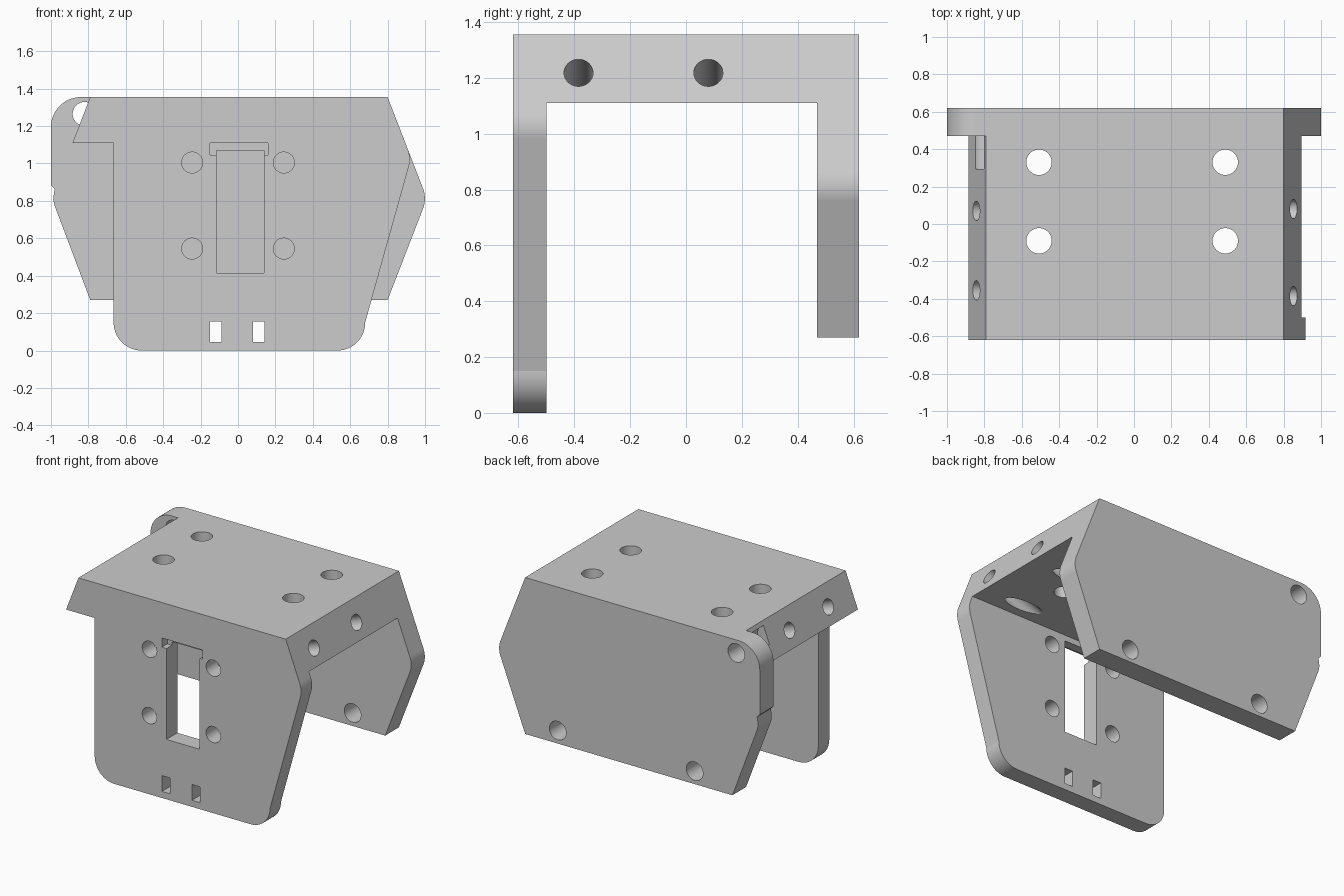
import bpy, bmesh
from math import radians, tan
from mathutils import Vector

cube = bpy.data.objects.get("Cube")
if cube:
    bpy.data.objects.remove(cube, do_unlink=True)

grey = bpy.data.materials.new("plain_grey")
grey.use_nodes = True
colour = (0.604, 0.604, 0.604, 1)
grey.diffuse_color = colour
grey.node_tree.nodes["Principled BSDF"].inputs["Base Color"].default_value = colour

SLOPE = 0.387            # sideways run of the slanted sides per unit of height
TOP, UNDER = 1.355, 1.11
FRONT, FRONT_IN, BACK_IN, BACK = -0.62, -0.50, 0.47, 0.62
RUN = SLOPE * (TOP - UNDER)


def make(name, bm):
    bmesh.ops.recalc_face_normals(bm, faces=bm.faces)
    mesh = bpy.data.meshes.new(name)
    bm.to_mesh(mesh)
    bm.free()
    mesh.materials.append(grey)
    obj = bpy.data.objects.new(name, mesh)
    bpy.context.collection.objects.link(obj)
    return obj


def rounded(profile, steps=14):
    """Expand (x, z, radius) corners into arcs."""
    out = []
    for i, corner in enumerate(profile):
        p = Vector(corner[:2])
        if len(corner) < 3:
            out.append(p)
            continue
        radius = corner[2]
        a = (Vector(profile[i - 1][:2]) - p).normalized()
        b = (Vector(profile[(i + 1) % len(profile)][:2]) - p).normalized()
        reach = radius / tan(a.angle(b) / 2)
        centre = p + (a + b).normalized() * (reach ** 2 + radius ** 2) ** 0.5
        u = (p + a * reach - centre).normalized()
        v = (p + b * reach - centre).normalized()
        for k in range(steps + 1):
            out.append(centre + u.slerp(v, k / steps).normalized() * radius)
    return [q for i, q in enumerate(out) if (q - out[i - 1]).length > 1e-4]


def extrude(name, profile, y0, y1):
    bm = bmesh.new()
    face = bm.faces.new([bm.verts.new((p.x, y0, p.y)) for p in rounded(profile)])
    grown = bmesh.ops.extrude_face_region(bm, geom=[face])
    verts = [g for g in grown["geom"] if isinstance(g, bmesh.types.BMVert)]
    bmesh.ops.translate(bm, verts=verts, vec=(0, y1 - y0, 0))
    return make(name, bm)


def combine(target, other, operation):
    mod = target.modifiers.new("combine", 'BOOLEAN')
    mod.operation, mod.object, mod.solver = operation, other, 'EXACT'
    bpy.context.view_layer.objects.active = target
    bpy.ops.object.modifier_apply(modifier=mod.name)
    bpy.data.objects.remove(other, do_unlink=True)


def drill(start, end, radius):
    start, end = Vector(start), Vector(end)
    axis = end - start
    bm = bmesh.new()
    bmesh.ops.create_cone(bm, cap_ends=True, segments=48, radius1=radius,
                          radius2=radius, depth=axis.length)
    turn = Vector((0, 0, 1)).rotation_difference(axis.normalized()).to_matrix()
    bmesh.ops.rotate(bm, verts=bm.verts, matrix=turn)
    bmesh.ops.translate(bm, verts=bm.verts, vec=(start + end) / 2)
    combine(bracket, make("drill", bm), 'DIFFERENCE')


def cut_box(x0, x1, z0, z1, y0, y1):
    box = extrude("box_cut", [(x0, z0), (x1, z0), (x1, z1), (x0, z1)], y0, y1)
    combine(bracket, box, 'DIFFERENCE')


# Front plate: one slanted side, one straight side below the block
bracket = extrude("bracket", [
    (-0.79, TOP), (0.80, TOP), (0.926, TOP - 0.126 / SLOPE, 0.15), (0.68, 0.15),
    (0.68, 0, 0.149), (-0.665, 0, 0.15), (-0.665, UNDER), (-0.79 - RUN, UNDER)],
    FRONT, FRONT_IN)

# Top block joining the two plates
top_block = extrude("top_block", [
    (-0.79, TOP), (0.80, TOP), (0.80 + RUN, UNDER), (-0.79 - RUN, UNDER)],
    FRONT_IN, BACK_IN)

# Back plate with a rounded ear at the right
back_plate = extrude("back_plate", [
    (-1, TOP, 0.16), (0.80, TOP), (1.01, 0.8125, 0.15), (0.80, 0.27),
    (-0.79, 0.27), (-0.99, 0.8, 0.12), (-0.98, 0.865), (-1, 0.885)], BACK_IN, BACK)

combine(bracket, top_block, 'UNION')
combine(bracket, back_plate, 'UNION')

# Front window, its shallow upper recess and two small slots
cut_box(-0.115, 0.14, 0.415, 1.07, FRONT - 0.1, FRONT_IN + 0.1)
cut_box(-0.15, 0.16, 1.045, UNDER - 0.001, FRONT - 0.1, FRONT + 0.06)
for x in (-0.15, 0.08):
    cut_box(x, x + 0.063, 0.045, 0.155, FRONT - 0.1, FRONT_IN + 0.1)

# Front plate holes
for x in (-0.245, 0.245):
    for z in (0.545, 1.005):
        drill((x, FRONT - 0.1, z), (x, FRONT_IN + 0.1, z), 0.056)

# Top holes
for x in (-0.508, 0.488):
    for y in (-0.09, 0.33):
        drill((x, y, UNDER - 0.1), (x, y, TOP + 0.1), 0.068)

# Back plate holes, the ear hole running on into the block as a groove
for x, z, y in ((0.55, 0.36, 0.4), (-0.5, 0.36, 0.4), (-0.82, 1.265, 0.295)):
    drill((x, y, z), (x, BACK + 0.1, z), 0.064)

# Side holes, square to the slanted sides and leaving through the underside
for side, edge, ys in ((1, 0.80, (-0.385, 0.08)), (-1, 0.79, (-0.355, 0.07))):
    outward = Vector((side, 0, SLOPE)).normalized()
    for y in ys:
        mouth = Vector((side * (edge + SLOPE * (TOP - 1.218)), y, 1.218))
        drill(mouth + outward * 0.1, mouth - outward * 0.6, 0.052)

# Smooth the arcs, keep the flats crisp
bpy.ops.object.select_all(action='DESELECT')
bracket.select_set(True)
bpy.context.view_layer.objects.active = bracket
bpy.ops.object.shade_smooth_by_angle(angle=radians(10))
weighted = bracket.modifiers.new("weighted_normals", 'WEIGHTED_NORMAL')
weighted.keep_sharp = True
